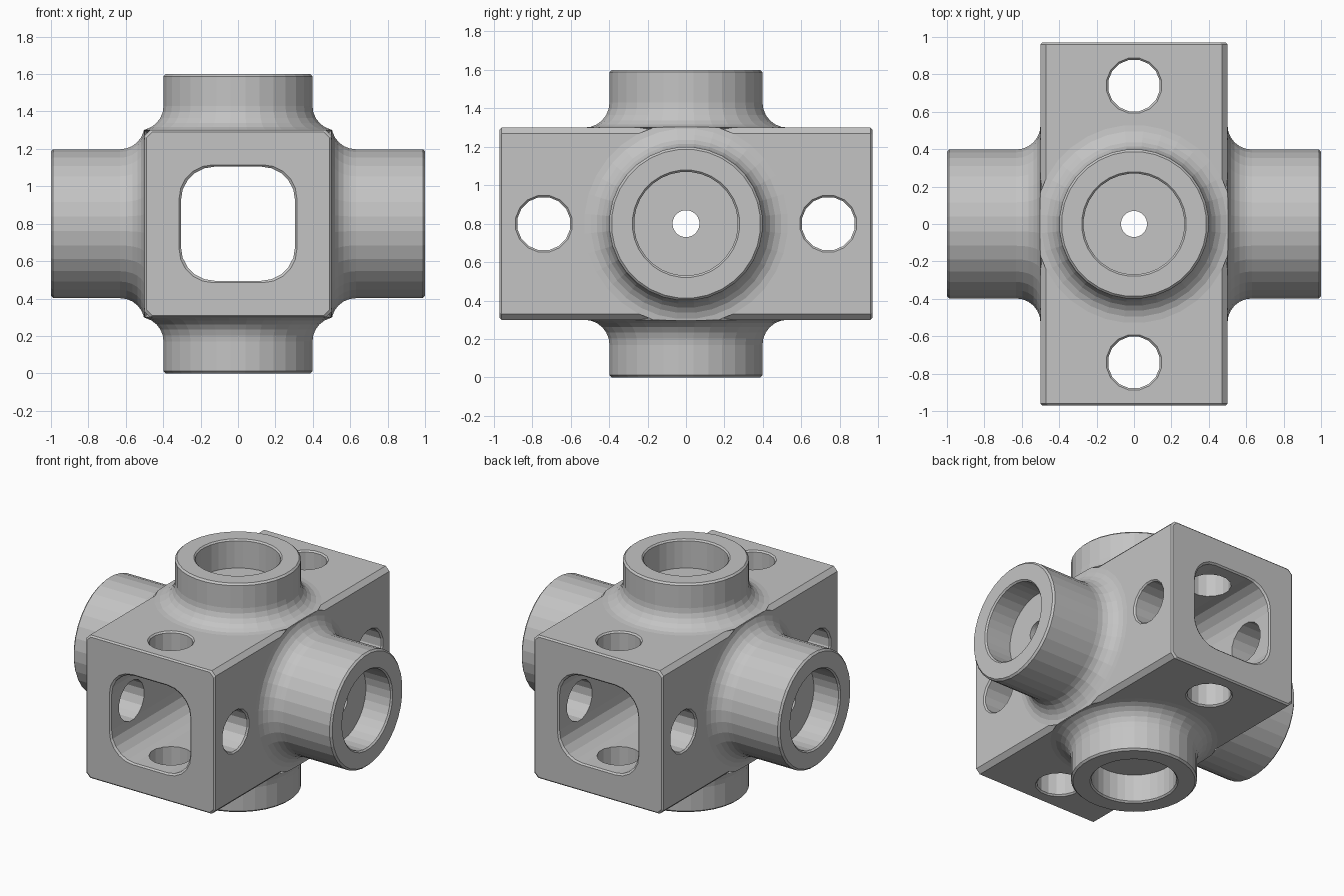
import bpy, bmesh, math
from mathutils import Matrix, Vector

cube = bpy.data.objects.get("Cube")
if cube:
    bpy.data.objects.remove(cube)

CENTRE = 0.8          # height of the crossing axes
HALF, END = 0.5, 0.97  # body half width and half length

steel = bpy.data.materials.new("plain grey")
steel.use_nodes = True
grey = (0.55, 0.55, 0.55, 1)
steel.diffuse_color = grey
steel.node_tree.nodes["Principled BSDF"].inputs["Base Color"].default_value = grey

AXES = {"x": Matrix.Rotation(math.pi / 2, 4, "Y"),
        "y": Matrix.Rotation(math.pi / 2, 4, "X"),
        "z": Matrix.Identity(4)}


def circle(sides):
    def outline(r):
        steps = [math.tau * (i + 0.5) / sides for i in range(sides)]
        return [(r * math.cos(a), r * math.sin(a)) for a in steps]
    return outline


def rounded_square(corner, segments):
    def outline(half):
        points = []
        for quarter in range(4):
            mid = math.pi / 4 + quarter * math.pi / 2
            cx = math.copysign(half - corner, math.cos(mid))
            cy = math.copysign(half - corner, math.sin(mid))
            for i in range(segments + 1):
                a = (quarter + i / segments) * math.pi / 2
                points.append((cx + corner * math.cos(a), cy + corner * math.sin(a)))
        return points
    return outline


def loft(name, outline, sections, axis, shift=(0, 0, 0)):
    """Closed solid through (size, position) sections along an axis."""
    bm = bmesh.new()
    rings = [[bm.verts.new((x, y, t)) for x, y in outline(size)] for size, t in sections]
    for low, high in zip(rings, rings[1:]):
        for i in range(len(low)):
            j = (i + 1) % len(low)
            bm.faces.new((low[i], low[j], high[j], high[i]))
    bm.faces.new(rings[0][::-1])
    bm.faces.new(rings[-1])
    bmesh.ops.transform(bm, verts=bm.verts, matrix=AXES[axis])
    bmesh.ops.translate(bm, verts=bm.verts, vec=Vector(shift) + Vector((0, 0, CENTRE)))
    bmesh.ops.recalc_face_normals(bm, faces=bm.faces)
    mesh = bpy.data.meshes.new(name)
    bm.to_mesh(mesh)
    bm.free()
    mesh.materials.append(steel)
    obj = bpy.data.objects.new(name, mesh)
    bpy.context.collection.objects.link(obj)
    return obj


def combine(target, tool, operation):
    """Apply a boolean and remove the tool."""
    mod = target.modifiers.new(operation, "BOOLEAN")
    mod.operation, mod.object, mod.solver = operation, tool, "EXACT"
    bpy.context.view_layer.update()
    graph = bpy.context.evaluated_depsgraph_get()
    mesh = bpy.data.meshes.new_from_object(target.evaluated_get(graph))
    target.modifiers.clear()
    target.data = mesh
    bpy.data.objects.remove(tool)


def mirrored(profile):
    return profile + [(size, -t) for size, t in reversed(profile)]


# Long chamfered block
body = loft("junction_body", rounded_square(0.03, 1),
            mirrored([(HALF - 0.01, -END), (HALF, -END + 0.01)]), "y")

# Crossing tubes with flared roots, trimmed to the block sides
FILLET, TUBE = 0.13, 0.4
for axis, reach in (("x", 1.0), ("z", 0.8)):
    profile = [(TUBE - 0.012, -reach), (TUBE, -reach + 0.012)]
    for i in range(7):
        a = i / 6 * math.pi / 2
        profile.append((TUBE + FILLET * (1 - math.cos(a)),
                        -HALF - FILLET * (1 - math.sin(a))))
    profile.append((TUBE, -HALF + 0.1))
    tube = loft("tube", circle(32), mirrored(profile), axis)
    trim = loft("trim", rounded_square(0.01, 1), [(HALF, -2), (HALF, 2)], "y")
    stretch = Vector((3, 1, 1)) if axis == "x" else Vector((1, 1, 3))
    for v in trim.data.vertices:
        v.co.z -= CENTRE
        v.co *= stretch
        v.co.z += CENTRE
    combine(tube, trim, "INTERSECT")
    combine(body, tube, "UNION")

# Rounded square tunnel with chamfered mouths
tunnel = loft("tunnel", rounded_square(0.18, 5),
              mirrored([(0.325, -END - 0.01), (0.305, -END + 0.01)]), "y")
combine(body, tunnel, "DIFFERENCE")

# Stepped bores: wide socket, then a narrow pilot hole
for axis, reach in (("x", 1.0), ("z", 0.8)):
    bore = [(0.29, -reach - 0.01), (0.27, -reach + 0.01),
            (0.27, -reach + 0.2), (0.07, -reach + 0.2)]
    combine(body, loft("bore", circle(32), mirrored(bore), axis), "DIFFERENCE")

# Cross holes near both ends
for axis in "xz":
    for y in (-0.74, 0.74):
        hole = mirrored([(0.16, -HALF - 0.01), (0.14, -HALF + 0.01)])
        combine(body, loft("hole", circle(16), hole, axis, (0, y, 0)), "DIFFERENCE")

body.data.materials.clear()
body.data.materials.append(steel)
for face in body.data.polygons:
    face.material_index = 0
    face.use_smooth = False
